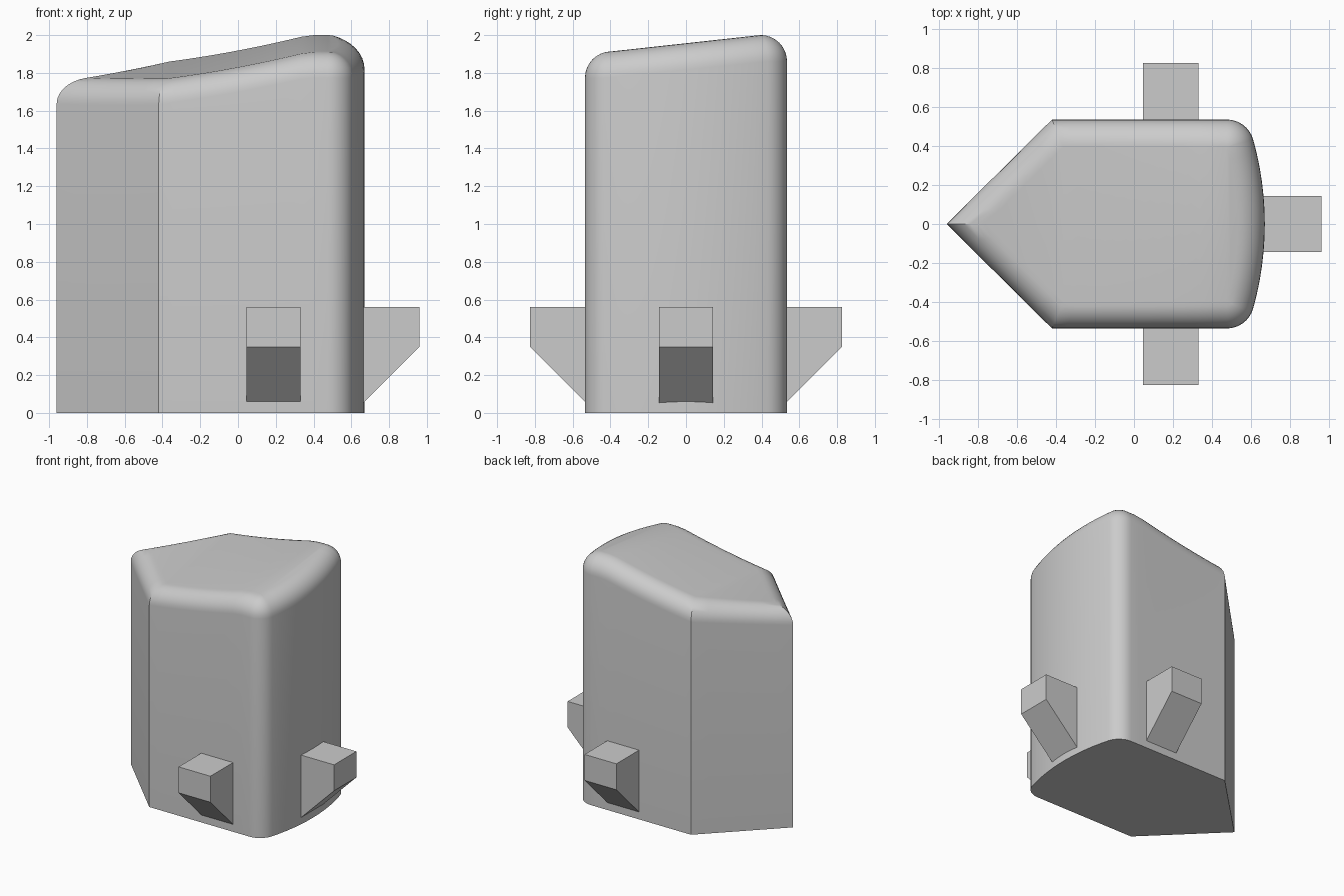
import bpy, bmesh
from math import sin, cos, asin, sqrt, pi, radians
from mathutils import Vector, Matrix

cube = bpy.data.objects.get("Cube")
if cube:
    bpy.data.objects.remove(cube)

grey = bpy.data.materials.new("plain grey")
grey.use_nodes = True
colour = (0.6, 0.6, 0.6, 1)
grey.diffuse_color = colour
grey.node_tree.nodes["Principled BSDF"].inputs["Base Color"].default_value = colour

R = 0.14                      # edge rounding radius
HALF = 0.535                  # half depth of the body
TIP, SHOULDER, END = -0.96, -0.42, 0.67
BOW = 1.6                     # radius of the bowed end wall


def add_object(name, bm):
    bmesh.ops.recalc_face_normals(bm, faces=bm.faces[:])
    mesh = bpy.data.meshes.new(name)
    bm.to_mesh(mesh)
    bm.free()
    mesh.materials.append(grey)
    obj = bpy.data.objects.new(name, mesh)
    bpy.context.collection.objects.link(obj)
    return obj


def top_height(x, y):
    return min(1.875 + 0.19 * x + 0.08 * x * x, 1.957) + 0.11 * y


def half_outline():
    """Inner outline points on the +y side, each with its outward offset."""
    slant = radians(112.5)
    k = 1 / cos(radians(22.5))
    tip = (Vector((TIP + R * sqrt(2), 0)), Vector((-sqrt(2), 0)))
    out = Vector((cos(slant), sin(slant))) * k
    shoulder = (Vector((SHOULDER, HALF)) - out * R, out)
    cy = HALF - R
    bow_x = END - BOW
    a = asin(cy / (BOW - R))
    corner = Vector((bow_x + (BOW - R) * cos(a), cy))
    start = (corner, Vector((0, 1)))
    pts = []
    for p, q, n in ((tip, shoulder, 6), (shoulder, start, 12)):
        pts += [(p[0].lerp(q[0], i / n), p[1].lerp(q[1], i / n)) for i in range(n)]
    for i in range(9):
        t = pi / 2 + (a - pi / 2) * i / 8
        pts.append((corner, Vector((cos(t), sin(t)))))
    for i in range(1, 7):
        n = Vector((cos(a * (1 - i / 6)), sin(a * (1 - i / 6))))
        pts.append((Vector((bow_x, 0)) + n * (BOW - R), n))
    return pts


# Body: straight walls, rounded top rim, curved sloping top
half = half_outline()
flip = Vector((1, -1))
loop = half + [(p * flip, n * flip) for p, n in half[-2:0:-1]]
count = len(loop)
bm = bmesh.new()
rings = [[bm.verts.new((*(p + n * R), 0)) for p, n in loop]]
STEPS = 8
for s in range(STEPS + 1):
    t = pi / 2 * s / STEPS
    rings.append([bm.verts.new((*(p + n * R * cos(t)),
                                top_height(*p) - R + R * sin(t))) for p, n in loop])
for low, high in zip(rings, rings[1:]):
    for i in range(count):
        j = (i + 1) % count
        bm.faces.new((low[i], low[j], high[j], high[i]))
bm.faces.new(rings[0])
rim = rings[-1]
for i in range(len(half) - 1):
    strip = (rim[i], rim[i + 1], rim[-i - 1], rim[-i])
    bm.faces.new(list(dict.fromkeys(strip)) if i else (rim[0], rim[1], rim[-1])) \
        if i < len(half) - 2 else bm.faces.new((rim[i], rim[i + 1], rim[-i]))
bmesh.ops.remove_doubles(bm, verts=bm.verts[:], dist=0.0005)
body = add_object("body", bm)
bpy.context.view_layer.objects.active = body
body.select_set(True)
bpy.ops.object.shade_smooth_by_angle(angle=radians(30))
body.select_set(False)


# Fins: square blocks with a sloping underside
def fin(name, wall, angle, shift):
    reach, width, sink = 0.29, 0.285, 0.05
    profile = [(wall - sink, 0.06 - sink), (wall + reach, 0.35),
               (wall + reach, 0.56), (wall - sink, 0.56)]
    bm = bmesh.new()
    face = bm.faces.new([bm.verts.new((x, -width / 2, z)) for x, z in profile])
    new = bmesh.ops.extrude_face_region(bm, geom=[face])["geom"]
    moved = [v for v in new if isinstance(v, bmesh.types.BMVert)]
    bmesh.ops.translate(bm, verts=moved, vec=(0, width, 0))
    bm.transform(Matrix.Translation((shift, 0, 0)) @ Matrix.Rotation(angle, 4, "Z"))
    add_object(name, bm)


fin("end_fin", END, 0, 0)
fin("front_fin", HALF, -pi / 2, 0.188)
fin("back_fin", HALF, pi / 2, 0.188)
